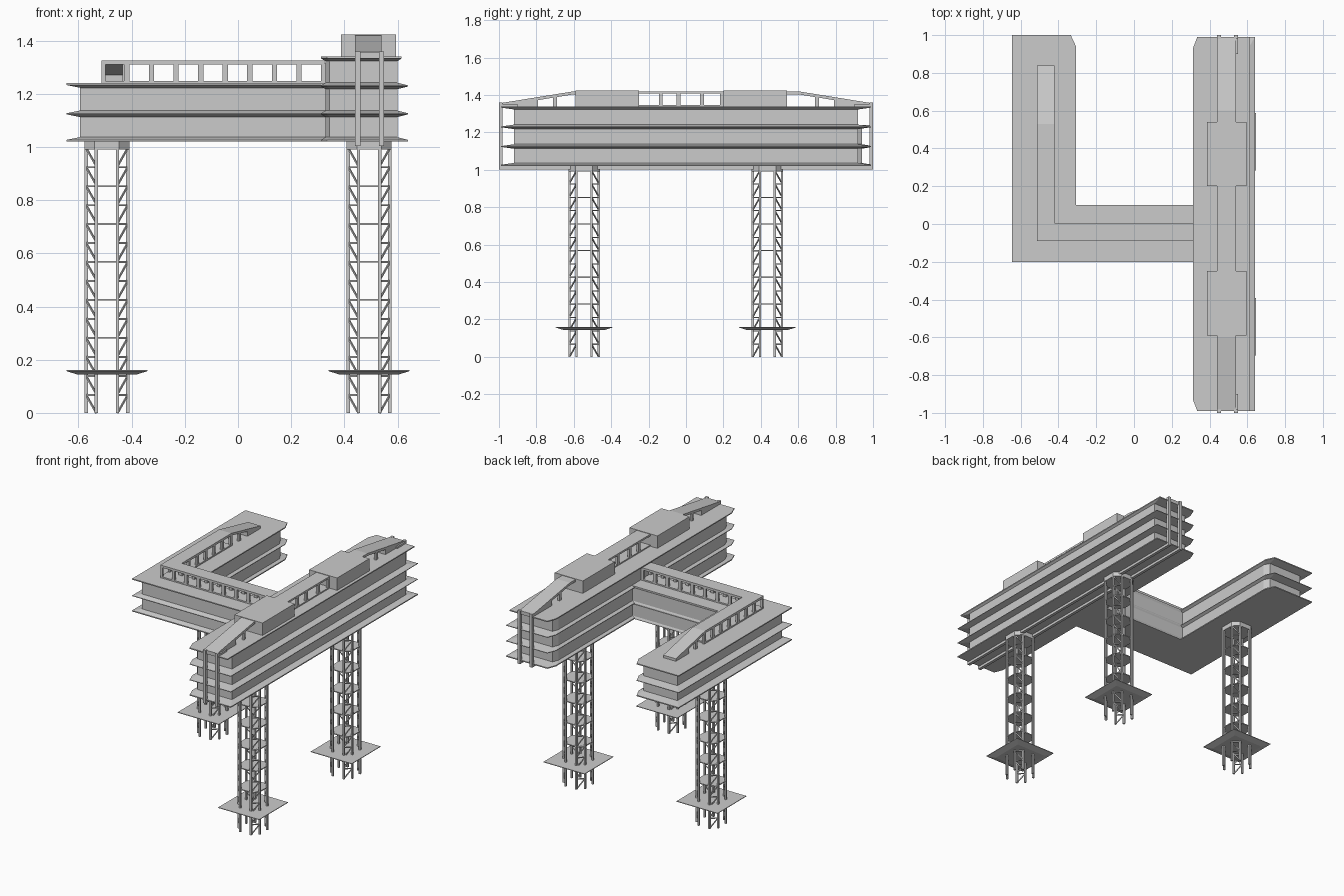
import bpy, bmesh, math
from mathutils import Vector

if "Cube" in bpy.data.objects:
    bpy.data.objects.remove(bpy.data.objects["Cube"])


def finish(name, bm):
    bmesh.ops.recalc_face_normals(bm, faces=bm.faces)
    me = bpy.data.meshes.new(name)
    bm.to_mesh(me)
    bm.free()
    ob = bpy.data.objects.new(name, me)
    bpy.context.collection.objects.link(ob)
    return ob


def loft(bm, rings):
    rows = [[bm.verts.new(p) for p in r] for r in rings]
    n = len(rows[0])
    for a, b in zip(rows, rows[1:]):
        for i in range(n):
            j = (i + 1) % n
            bm.faces.new((a[i], a[j], b[j], b[i]))
    bm.faces.new(rows[0][::-1])
    bm.faces.new(rows[-1])


def prism(bm, poly, z0, z1):
    loft(bm, [[(x, y, z) for x, y in poly] for z in (z0, z1)])


def box(bm, x0, x1, y0, y1, z0, z1):
    prism(bm, [(x0, y0), (x1, y0), (x1, y1), (x0, y1)], z0, z1)


def side_prism(bm, prof, x0, x1):
    # extrude a (y, z) profile along x
    loft(bm, [[(x, y, z) for y, z in prof] for x in (x0, x1)])


def strut(bm, a, b, w):
    # thin square bar between two points
    a, b = Vector(a), Vector(b)
    d = (b - a).normalized()
    u = d.cross(Vector((0, 0, 1)))
    u = u.normalized() * w / 2 if u.length > 0.01 else Vector((w / 2, 0, 0))
    v = d.cross(u)
    loft(bm, [[p + u + v, p - u + v, p - u - v, p + u - v] for p in (a, b)])


def ledged_body(name, wall, tips, levels):
    # stacked storeys with knife-edged ledges at each level
    bm = bmesh.new()
    rings = []
    for i, (z, tip) in enumerate(zip(levels, tips)):
        first, last = i == 0, i == len(levels) - 1
        if not first:
            rings.append((wall, z - 0.012))
        rings.append((tip, z - (0.005 if first else 0.002)))
        rings.append((tip, z + (0.005 if last else 0.002)))
        if not last:
            rings.append((wall, z + 0.012))
    loft(bm, [[(x, y, z) for x, y in poly] for poly, z in rings])
    return finish(name, bm)


# long hall
def hall_tip(x1):
    return [(x1, -0.99), (x1, 0.99), (0.335, 0.99), (0.312, 0.93), (0.312, -0.93), (0.335, -0.99)]


hall_wall = [(0.6, -0.92), (0.6, 0.92), (0.345, 0.92), (0.33, 0.88), (0.33, -0.88), (0.345, -0.92)]
ledged_body("long_hall", hall_wall, [hall_tip(0.64)] * 3 + [hall_tip(0.615)],
            [1.025, 1.125, 1.23, 1.335])

# L-shaped wing
wing_tip = [(-0.645, -0.2), (0.335, -0.2), (0.335, 0.1), (-0.307, 0.1),
            (-0.307, 0.94), (-0.335, 1), (-0.645, 1)]
wing_wall = [(-0.595, -0.165), (0.335, -0.165), (0.335, 0.095), (-0.325, 0.095),
             (-0.325, 0.9), (-0.345, 0.94), (-0.595, 0.94)]
ledged_body("l_wing", wing_wall, [wing_tip] * 3, [1.025, 1.125, 1.235])

# hall roof blocks
bm = bmesh.new()
for y0, y1 in ((0.2, 0.54), (-0.59, -0.25)):
    box(bm, 0.387, 0.595, y0, y1, 1.335, 1.423)
finish("roof_blocks", bm)

# hall roof gallery: open middle and sloping ends
bm = bmesh.new()
box(bm, 0.44, 0.54, -0.25, 0.2, 1.408, 1.42)
box(bm, 0.44, 0.54, -0.25, 0.2, 1.338, 1.348)
for y in (-0.135, -0.04, 0.085, 0.192):
    for x in (0.44, 0.525):
        box(bm, x, x + 0.015, y - 0.01, y + 0.01, 1.34, 1.415)
for s in (-1, 1):
    side_prism(bm, [(s * 0.54, 1.42), (s * 0.6, 1.42), (s * 0.99, 1.357),
                    (s * 0.99, 1.34), (s * 0.6, 1.404), (s * 0.54, 1.404)], 0.44, 0.54)
    side_prism(bm, [(s * 0.79, 1.34), (s * 0.79, 1.38), (s * 0.99, 1.345), (s * 0.99, 1.338)], 0.44, 0.54)
    for x in (0.44, 0.525):
        side_prism(bm, [(s * 0.69, 1.34), (s * 0.71, 1.34), (s * 0.71, 1.39), (s * 0.69, 1.393)], x, x + 0.015)
finish("hall_gallery", bm)

# end posts and the rails that join them under the hall
bm = bmesh.new()
for x in (0.44, 0.53):
    for s in (-1, 1):
        y0, y1 = sorted((s * 0.98, s * 1.0))
        box(bm, x, x + 0.02, y0, y1, 1.003, 1.36)
        y0, y1 = sorted((s * 0.9, s * 0.985))
        for z in (1.34,):
            box(bm, x, x + 0.02, y0, y1, z, z + 0.012)
    box(bm, x, x + 0.02, -0.99, 0.99, 1.003, 1.022)
finish("end_posts_and_rails", bm)

# wing roof gallery: arm, then leg with sloping end
bm = bmesh.new()
path = [(-0.513, -0.09), (0.325, -0.09), (0.325, 0.005), (-0.42, 0.005), (-0.42, 0.53), (-0.513, 0.53)]
prism(bm, path, 1.238, 1.249)
prism(bm, path, 1.31, 1.325)
for i in range(9):
    x = -0.418 + i * 0.0925
    for y in (-0.09, -0.01):
        box(bm, x - 0.01, x + 0.01, y, y + 0.015, 1.24, 1.315)
for x, y in ((-0.513, -0.09),):
    box(bm, x, x + 0.015, y, y + 0.015, 1.24, 1.315)
for i in range(7):
    y = 0.0 + i * 0.0885
    for x in (-0.513, -0.435):
        box(bm, x, x + 0.015, y - 0.01, y + 0.01, 1.24, 1.315)
side_prism(bm, [(0.53, 1.325), (0.84, 1.257), (0.84, 1.24), (0.53, 1.31)], -0.513, -0.42)
side_prism(bm, [(0.7, 1.24), (0.7, 1.28), (0.84, 1.245), (0.84, 1.24)], -0.513, -0.42)
for x in (-0.513, -0.435):
    side_prism(bm, [(0.61, 1.24), (0.63, 1.24), (0.63, 1.295), (0.61, 1.3)], x, x + 0.015)
finish("wing_gallery", bm)

# lattice tower: eight columns, braced corner faces, floors, base plate
bm = bmesh.new()
A, B = 0.078, 0.04
pairs = [((sx * A, sy * B), (sx * B, sy * A)) for sx in (-1, 1) for sy in (-1, 1)]
N = 14
for p, q in pairs:
    for x, y in (p, q):
        box(bm, x - 0.006, x + 0.006, y - 0.006, y + 0.006, 0, 1.0)
    for i in range(N):
        z0, z1 = i / N, (i + 1) / N
        strut(bm, (*p, z1 - 0.004), (*q, z1 - 0.004), 0.006)
        strut(bm, (*q, z0), (*p, z1 - 0.004), 0.006)


def octagon(a, b):
    return [(a, -b), (a, b), (b, a), (-b, a), (-a, b), (-a, -b), (-b, -a), (b, -a)]


for i in range(5):
    z = 0.283 + i * 0.1425
    prism(bm, octagon(A, B), z - 0.003, z + 0.003)
prism(bm, octagon(0.084, 0.046), 0.99, 1.025)
loft(bm, [[(x * r, y * r, z) for x, y in ((-1, -1), (1, -1), (1, 1), (-1, 1))]
          for r, z in ((0.11, 0.144), (0.152, 0.157), (0.152, 0.161))])
tower = finish("tower_hall_front", bm)
tower.location = (0.493, -0.545, 0)
for name, x, y in (("tower_hall_back", 0.493, 0.435), ("tower_wing", -0.493, 0.435)):
    ob = bpy.data.objects.new(name, tower.data)
    ob.location = (x, y, 0)
    bpy.context.collection.objects.link(ob)
